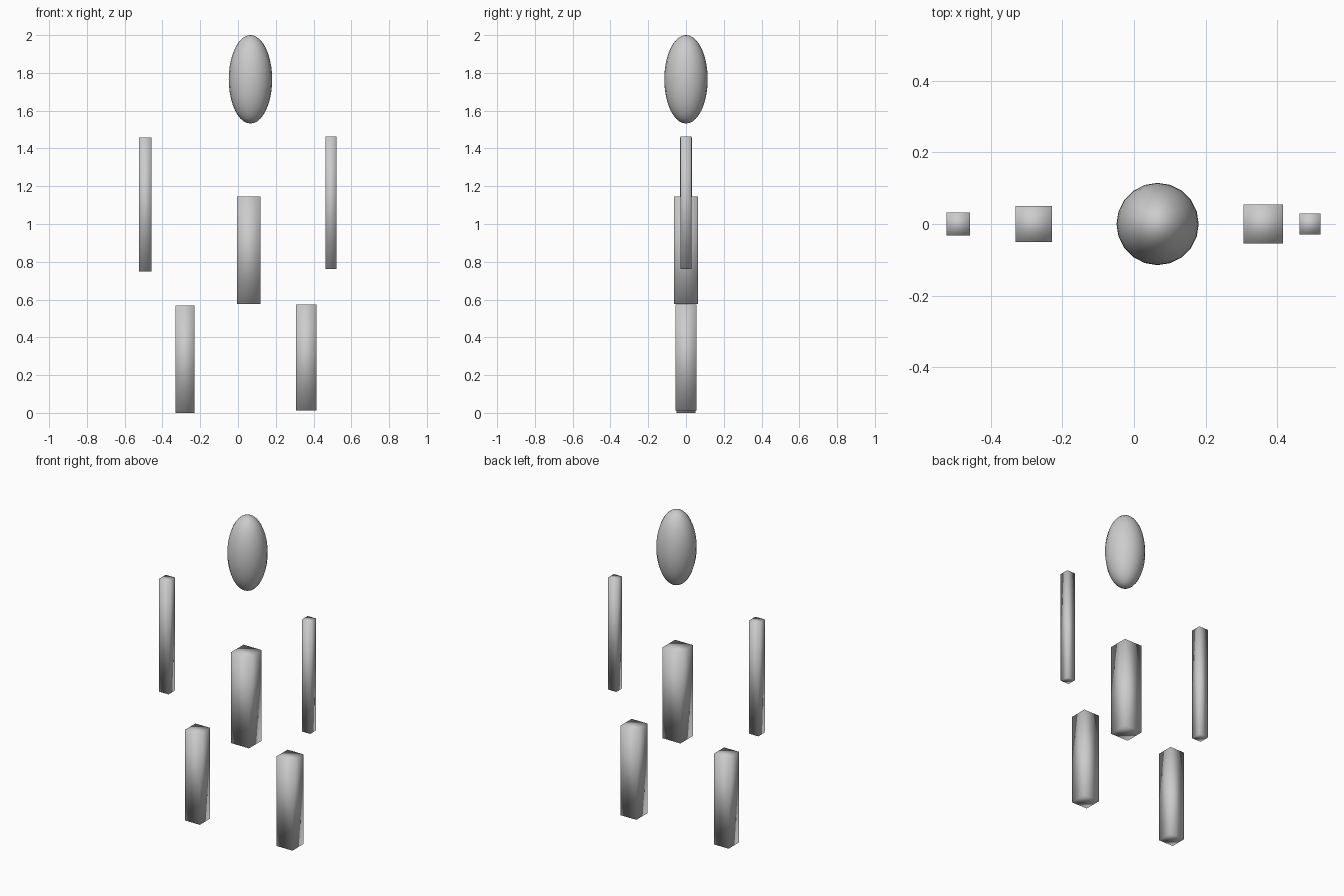
import bpy

if "Cube" in bpy.data.objects:
    bpy.data.objects.remove(bpy.data.objects["Cube"])


def smooth(ob, name):
    ob.name = name
    for p in ob.data.polygons:
        p.use_smooth = True


def block(name, x0, x1, z0, z1):
    # square-section bar between two x and two z limits, centred on y = 0
    w = x1 - x0
    bpy.ops.mesh.primitive_cube_add(size=1, location=((x0 + x1) / 2, 0, (z0 + z1) / 2))
    ob = bpy.context.object
    ob.scale = (w, w, z1 - z0)
    bpy.ops.object.transform_apply(location=False, rotation=False, scale=True)
    smooth(ob, name)


# torso
block("torso", -0.005, 0.120, 0.577, 1.146)

# arms
block("left_arm", -0.524, -0.459, 0.749, 1.457)
block("right_arm", 0.463, 0.521, 0.762, 1.464)

# legs
block("left_leg", -0.331, -0.229, 0.0, 0.569)
block("right_leg", 0.306, 0.416, 0.012, 0.574)

# head
bpy.ops.mesh.primitive_uv_sphere_add(segments=20, ring_count=20, radius=1,
                                     location=(0.066, 0, 1.766))
head = bpy.context.object
head.scale = (0.115, 0.115, 0.234)
bpy.ops.object.transform_apply(location=False, rotation=False, scale=True)
smooth(head, "head")
